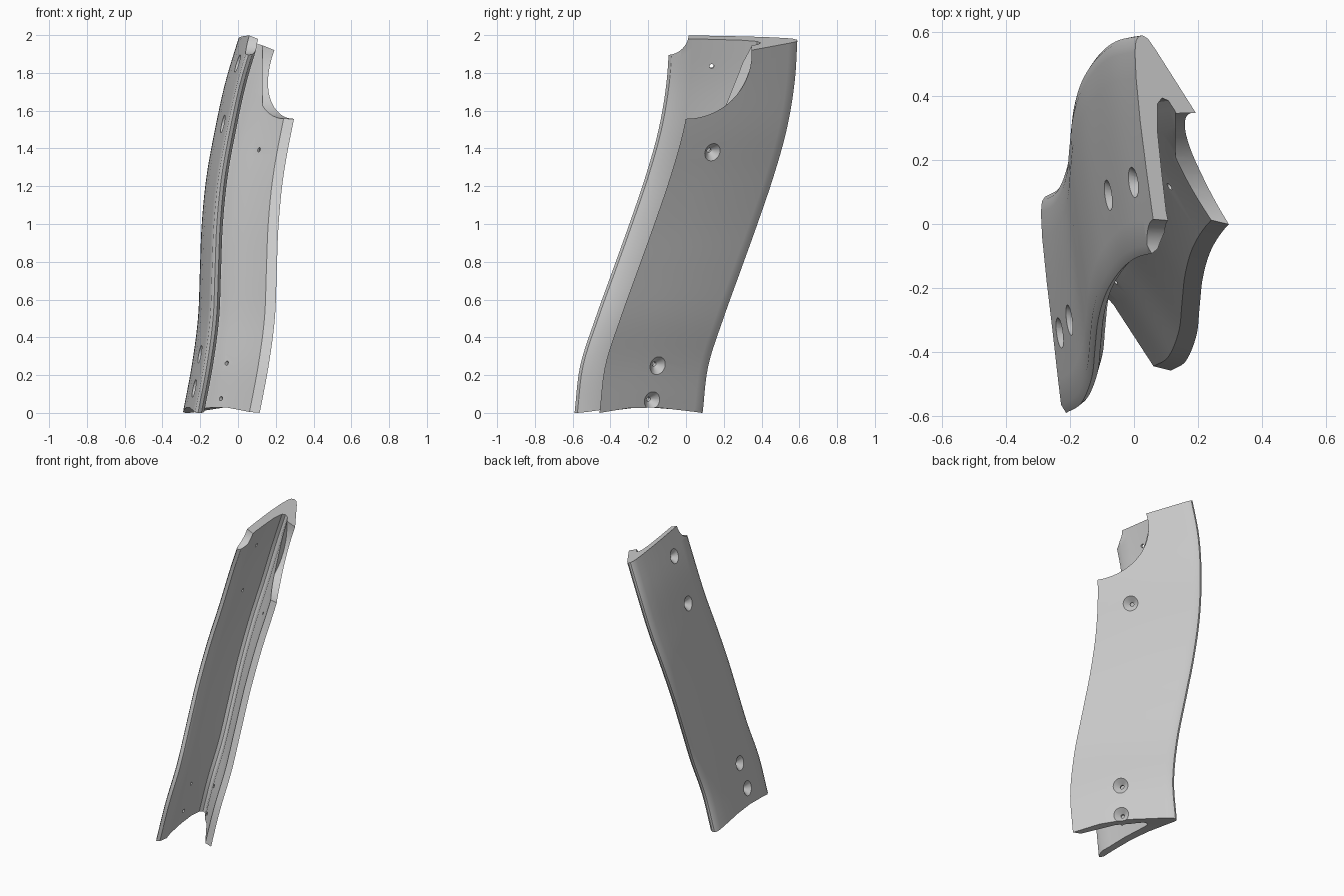
import bpy
import bmesh
import math
from mathutils import Vector

cube = bpy.data.objects.get("Cube")
if cube:
    bpy.data.objects.remove(cube)

grey = bpy.data.materials.new("plain_grey")
grey.use_nodes = True
grey.diffuse_color = (0.6, 0.6, 0.6, 1)
grey.node_tree.nodes["Principled BSDF"].inputs["Base Color"].default_value = (0.6, 0.6, 0.6, 1)

# S-shaped path of the back ridge, sampled at even heights
STEP = 0.25
PATH_X = [-.29, -.243, -.21, -.2, -.19, -.165, -.12, -.065, .01]
PATH_Y = [.085, .115, .195, .285, .375, .46, .53, .572, .588]


def smooth_sample(values, z):
    ext = [2 * values[0] - values[1]] + values + [2 * values[-1] - values[-2]]
    i = max(0, min(len(values) - 2, int(z / STEP)))
    t = z / STEP - i
    a, b, c, d = ext[i:i + 4]
    return b + t * ((c - a) + t * ((2 * a - 5 * b + 4 * c - d) + t * (3 * b - a - 3 * c + d))) / 2


def path(z):
    return Vector((smooth_sample(PATH_X, z), smooth_sample(PATH_Y, z), z))


# V-shaped wall section, relative to the ridge
SECTION = [
    (.078, -.675), (.062, -.65), (.05, -.57), (.03, -.42), (.012, -.27), (0, -.13),
    (-.002, -.05), (.002, -.015), (.012, 0), (.026, .003), (.045, -.008), (.07, -.04),
    (.21, -.24), (.31, -.39), (.405, -.543),
    (.35, -.53), (.22, -.34), (.165, -.28), (.13, -.225), (.112, -.2), (.09, -.192),
    (.074, -.21), (.071, -.29), (.083, -.42), (.097, -.55), (.11, -.61), (.096, -.66),
]


def bottom_height(ox, oy):
    u = -oy / (.68 - .34 * ox)
    return .03 * math.sin(math.pi * max(0, min(1, u)))


def top_height(ox, oy):
    end = path(2)
    return 2 - .064 * (end.y + oy - .02) - .36 * (end.x + ox - .055)


def finish(name, bm):
    bmesh.ops.recalc_face_normals(bm, faces=bm.faces)
    mesh = bpy.data.meshes.new(name)
    bm.to_mesh(mesh)
    bm.free()
    obj = bpy.data.objects.new(name, mesh)
    mesh.materials.append(grey)
    bpy.context.collection.objects.link(obj)
    return obj


def loft(name, rings):
    bm = bmesh.new()
    loops = [[bm.verts.new(p) for p in ring] for ring in rings]
    n = len(loops[0])
    for low, high in zip(loops, loops[1:]):
        for i in range(n):
            j = (i + 1) % n
            bm.faces.new((low[i], low[j], high[j], high[i]))
    for cap in (loops[0], loops[-1]):
        face = bm.faces.new(cap)
        bmesh.ops.triangulate(bm, faces=[face])
    return finish(name, bm)


# Curved shell swept along the path
LEVELS = 40
rings = []
for k in range(LEVELS + 1):
    ring = []
    for ox, oy in SECTION:
        low, high = bottom_height(ox, oy), top_height(ox, oy)
        ring.append(path(low + (high - low) * k / LEVELS) + Vector((ox, oy, 0)))
    rings.append(ring)
shell = loft("curved_shell", rings)


def lathe(name, origin, axis, profile, sides):
    turn = axis.to_track_quat('Z', 'Y')
    circle = [math.tau * i / sides for i in range(sides)]
    return loft(name, [[origin + turn @ Vector((r * math.cos(a), r * math.sin(a), h))
                        for a in circle] for h, r in profile])


def cut(cutter):
    mod = shell.modifiers.new(cutter.name, 'BOOLEAN')
    mod.operation = 'DIFFERENCE'
    mod.solver = 'EXACT'
    mod.object = cutter
    cutter.hide_render = True
    cutter.hide_set(True)


# Round notches in the upper front corners
X_AXIS = Vector((1, 0, 0))
cut(lathe("left_notch_cutter", Vector((.13, 0, 1.905)), X_AXIS, [(0, .348), (.5, .348)], 96))
cut(lathe("right_notch_cutter", Vector((-.2, -.1, 2.01)), X_AXIS, [(0, .115), (.6, .115)], 64))


# Countersunk screw holes, square to the wall surface
def wall_x(points, oy):
    for (xa, ya), (xb, yb) in zip(points, points[1:]):
        if yb <= oy <= ya:
            t = (oy - ya) / (yb - ya)
            return xa + t * (xb - xa), Vector((xb - xa, yb - ya))


RIGHT_WALL = SECTION[6:0:-1]
LEFT_WALL = SECTION[11:15]
HOLE = [(-.11, .012), (-.034, .012), (0, .048), (.03, .08)]


def screw_hole(name, points, side, y, z):
    base = path(z)
    ox, along = wall_x(points, y - base.y)
    tangent = (path(z + .02) - path(z - .02)) / .04
    normal = Vector((-along.y, along.x, 0)).normalized() * side
    normal.z = -normal.dot(tangent)
    cut(lathe(name, base + Vector((ox, y - base.y, 0)), normal.normalized(), HOLE, 32))


for i, (y, z) in enumerate([(.13, 1.85), (.09, 1.53), (-.3, .31), (-.34, .13)]):
    screw_hole(f"right_screw_hole_{i + 1}", RIGHT_WALL, -1, y, z)
for i, (y, z) in enumerate([(.14, 1.38), (-.15, .25), (-.18, .065)]):
    screw_hole(f"left_screw_hole_{i + 1}", LEFT_WALL, 1, y, z)

# Apply the cuts, remove the cutters, shade smooth with sharp edges
bpy.context.view_layer.update()
graph = bpy.context.evaluated_depsgraph_get()
result = bpy.data.meshes.new_from_object(shell.evaluated_get(graph))
cutters = [m.object for m in shell.modifiers]
shell.modifiers.clear()
shell.data = result
for cutter in cutters:
    bpy.data.objects.remove(cutter)
bpy.ops.object.select_all(action='DESELECT')
shell.select_set(True)
bpy.context.view_layer.objects.active = shell
bpy.ops.object.shade_smooth_by_angle(angle=math.radians(30))
